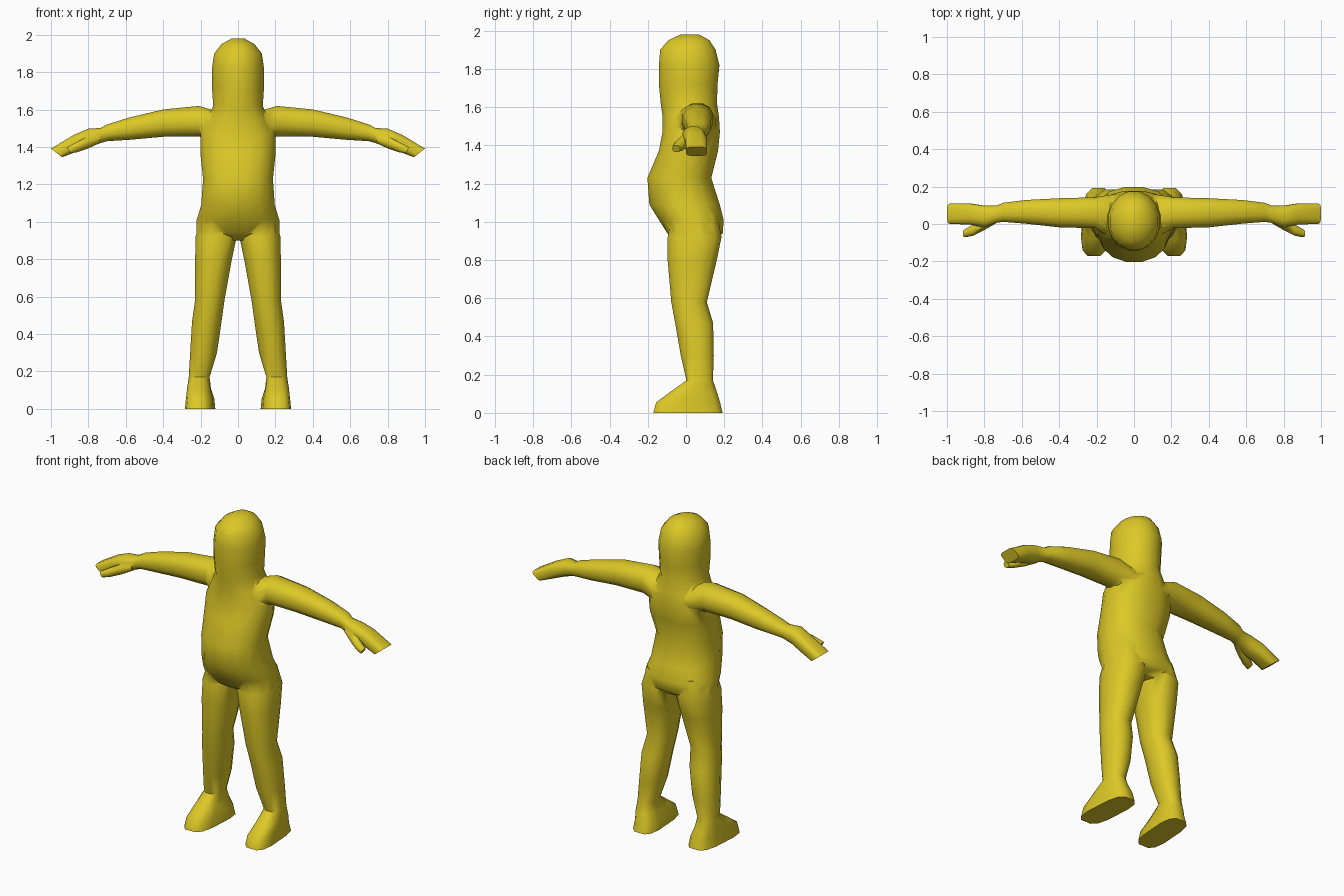
import bpy, bmesh, math
from mathutils import Vector

yellow = bpy.data.materials.new("yellow")
yellow.diffuse_color = (0.72, 0.58, 0.02, 1)


def loft(name, rings, axis, sides=12, mirror=False):
    """Skin rounded rings (position, a0, a1, b0, b1, squareness, lean) along an axis."""
    bm = bmesh.new()
    loops = []
    for pos, a0, a1, b0, b1, sq, lean in rings:
        loop = []
        for i in range(sides):
            t = 2 * math.pi * (i + 0.5) / sides
            c, s = math.cos(t), math.sin(t)
            u = math.copysign(abs(c) ** sq, c)
            v = math.copysign(abs(s) ** sq, s)
            a = (a0 + a1) / 2 + u * (a1 - a0) / 2
            b = (b0 + b1) / 2 + v * (b1 - b0) / 2
            # axis z: a = x, b = y, lean shifts x toward the front
            # axis x: a = y, b = z, lean shifts x with height
            co = (a - lean * v, b, pos) if axis == 'z' else (pos + lean * v, a, b)
            loop.append(bm.verts.new(co))
        loops.append(loop)
    for p, q in zip(loops, loops[1:]):
        for i in range(sides):
            j = (i + 1) % sides
            bm.faces.new((p[i], p[j], q[j], q[i]))
    bm.faces.new(loops[0])
    bm.faces.new(loops[-1])
    bmesh.ops.recalc_face_normals(bm, faces=bm.faces)
    if mirror:
        copy = bmesh.ops.duplicate(bm, geom=bm.verts[:] + bm.edges[:] + bm.faces[:])["geom"]
        for v in copy:
            if isinstance(v, bmesh.types.BMVert):
                v.co.x *= -1
        bmesh.ops.reverse_faces(bm, faces=[f for f in copy if isinstance(f, bmesh.types.BMFace)])
    mesh = bpy.data.meshes.new(name)
    bm.to_mesh(mesh)
    bm.free()
    mesh.materials.append(yellow)
    ob = bpy.data.objects.new(name, mesh)
    bpy.context.collection.objects.link(ob)
    return ob


# Trunk and hooded head, from hips to crown
body = loft("body", [
    (0.90, -0.15, 0.15, -0.04, 0.14, 0.8, 0),
    (0.94, -0.225, 0.225, -0.10, 0.195, 0.85, 0),
    (1.01, -0.225, 0.225, -0.145, 0.20, 0.9, 0),
    (1.09, -0.20, 0.20, -0.195, 0.18, 0.9, 0),
    (1.23, -0.19, 0.19, -0.205, 0.135, 0.9, 0),
    (1.37, -0.205, 0.205, -0.145, 0.17, 0.85, 0),
    (1.47, -0.205, 0.205, -0.125, 0.18, 0.85, 0),
    (1.55, -0.165, 0.165, -0.125, 0.175, 0.9, 0),
    (1.62, -0.135, 0.135, -0.135, 0.165, 1, 0),
    (1.72, -0.142, 0.142, -0.145, 0.168, 1, 0),
    (1.82, -0.142, 0.142, -0.145, 0.178, 1, 0),
    (1.90, -0.13, 0.13, -0.138, 0.158, 1, 0),
    (1.95, -0.09, 0.09, -0.095, 0.125, 1, 0),
    (1.98, -0.035, 0.035, -0.03, 0.07, 1, 0)], 'z', 16)

# Arms running out into flat, drooping mitten hands
arms = loft("arms", [
    (0.06, -0.09, 0.165, 1.40, 1.57, 1, 0),
    (0.13, -0.07, 0.16, 1.42, 1.60, 1, 0),
    (0.21, -0.025, 0.145, 1.455, 1.622, 0.85, 0),
    (0.40, -0.02, 0.14, 1.453, 1.603, 0.85, 0),
    (0.58, 0.00, 0.13, 1.437, 1.56, 0.85, 0),
    (0.70, 0.01, 0.115, 1.43, 1.522, 0.85, 0),
    (0.735, 0.005, 0.10, 1.42, 1.503, 0.85, 0),
    (0.80, -0.02, 0.10, 1.395, 1.50, 0.85, 0),
    (0.87, -0.005, 0.11, 1.375, 1.465, 0.7, 0.01),
    (0.97, 0.0, 0.11, 1.345, 1.392, 0.45, 0.03)], 'x', 12, True)

# Thumbs pointing out along the front of the hands
thumbs = loft("thumbs", [
    (0.74, 0.00, 0.05, 1.42, 1.47, 1, 0),
    (0.80, -0.035, 0.03, 1.39, 1.46, 1, 0),
    (0.86, -0.065, 0.0, 1.37, 1.43, 1, 0),
    (0.905, -0.072, -0.03, 1.365, 1.40, 0.8, 0.01)], 'x', 8, True)

# Legs ending in turned-out feet
legs = loft("legs", [
    (0.0, 0.125, 0.28, -0.175, 0.195, 0.6, 0.012),
    (0.055, 0.13, 0.275, -0.16, 0.182, 0.65, 0.012),
    (0.11, 0.145, 0.272, -0.085, 0.165, 0.75, 0.005),
    (0.17, 0.15, 0.265, 0.0, 0.143, 0.9, 0),
    (0.30, 0.11, 0.258, -0.03, 0.148, 0.9, 0),
    (0.47, 0.085, 0.248, -0.06, 0.145, 0.9, 0),
    (0.58, 0.07, 0.232, -0.08, 0.112, 0.9, 0),
    (0.80, 0.03, 0.232, -0.10, 0.165, 0.85, 0),
    (0.92, 0.004, 0.23, -0.10, 0.19, 0.85, 0),
    (1.03, 0.02, 0.20, -0.08, 0.17, 0.9, 0)], 'z', 12, True)

# Weld all limbs into one skin
bpy.context.view_layer.objects.active = body
for limb in (legs, arms, thumbs):
    mod = body.modifiers.new("weld", 'BOOLEAN')
    mod.operation = 'UNION'
    mod.solver = 'EXACT'
    mod.object = limb
    bpy.ops.object.modifier_apply(modifier=mod.name)
    bpy.data.objects.remove(limb)

# Smooth shading with only the sharpest creases kept
body.select_set(True)
bpy.ops.object.shade_smooth_by_angle(angle=math.radians(55))
